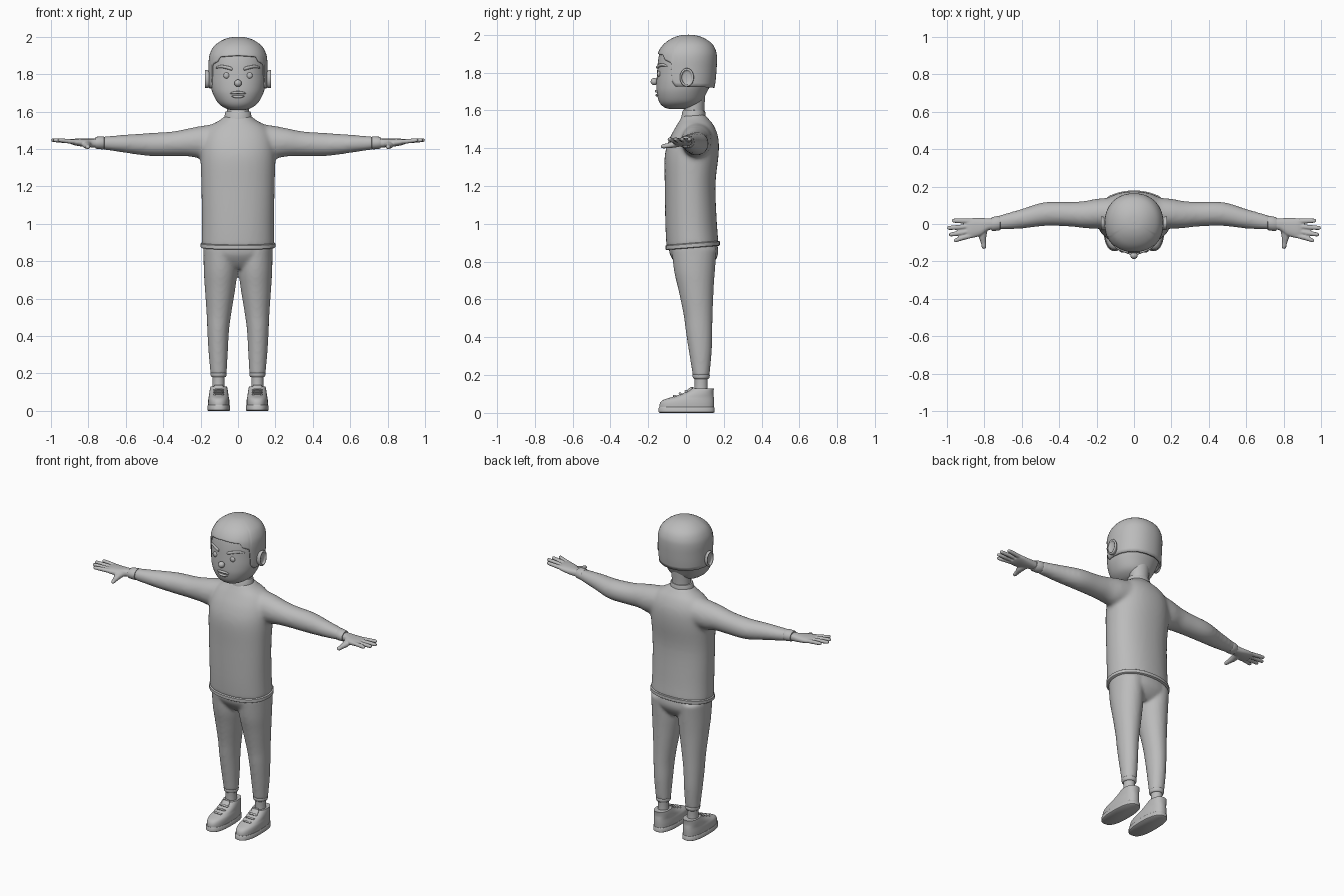
import bpy, bmesh, math
from mathutils import Vector

grey = bpy.data.materials.new("plain grey")
grey.diffuse_color = (0.5, 0.5, 0.5, 1)


def spline(keys, t):
    """Catmull-Rom value of a list of tuples at t in 0..1."""
    f = t * (len(keys) - 1)
    i = min(int(f), len(keys) - 2)
    u = f - i
    p0, p1, p2, p3 = (keys[max(0, min(len(keys) - 1, i + d))] for d in (-1, 0, 1, 2))
    return [0.5 * (2 * b + (c - a) * u + (2 * a - 5 * b + 4 * c - d) * u * u
                   + (3 * b - a - 3 * c + d) * u ** 3) for a, b, c, d in zip(p0, p1, p2, p3)]


def loft(bm, keys, axis="z", sides=32, sub=4, n=2.0, tilt=0.0):
    """Rings (position, centre 1, centre 2, radius 1, radius 2) along an axis."""
    rings = []
    steps = (len(keys) - 1) * sub
    for k in range(steps + 1):
        p, c1, c2, r1, r2 = spline(keys, k / steps)
        ring = []
        for j in range(sides):
            a = 2 * math.pi * j / sides
            c, s = math.cos(a), math.sin(a)
            u = c1 + max(r1, .001) * math.copysign(abs(c) ** (2 / n), c)
            v = c2 + max(r2, .001) * math.copysign(abs(s) ** (2 / n), s)
            co = {"z": (u, v, p + tilt * v), "x": (p, u, v), "y": (u, p, v)}[axis]
            ring.append(bm.verts.new(co))
        rings.append(ring)
    for a, b in zip(rings, rings[1:]):
        for j in range(sides):
            bm.faces.new((a[j - 1], a[j], b[j], b[j - 1]))
    bm.faces.new(rings[0])
    bm.faces.new(rings[-1])


def finish(name, bm, mirror=False, angle=40):
    bmesh.ops.recalc_face_normals(bm, faces=bm.faces)
    me = bpy.data.meshes.new(name)
    bm.to_mesh(me)
    bm.free()
    me.materials.append(grey)
    for p in me.polygons:
        p.use_smooth = True
    me.set_sharp_from_angle(angle=math.radians(angle))
    ob = bpy.data.objects.new(name, me)
    bpy.context.collection.objects.link(ob)
    if mirror:
        ob.modifiers.new("mirror", "MIRROR").use_axis = (True, False, False)
    return ob


def part(name, keys, mirror=False, **kw):
    bm = bmesh.new()
    loft(bm, keys, **kw)
    return finish(name, bm, mirror)


def ball(name, loc, scale, mirror=False):
    bm = bmesh.new()
    bmesh.ops.create_uvsphere(bm, u_segments=20, v_segments=12, radius=1)
    for v in bm.verts:
        v.co = Vector(loc) + v.co * Vector(scale)
    return finish(name, bm, mirror)


def melt(ob, voxel, rounds):
    """Blend overlapping volumes into one soft surface."""
    r = ob.modifiers.new("blend", "REMESH")
    r.mode, r.voxel_size, r.use_smooth_shade = "VOXEL", voxel, True
    s = ob.modifiers.new("soften", "SMOOTH")
    s.factor, s.iterations = 0.5, rounds


# Sweater: trunk and sleeves
bm = bmesh.new()
loft(bm, [(.88, 0, .035, .195, .138), (1.0, 0, .027, .193, .136), (1.2, 0, .022, .196, .134),
          (1.36, 0, .03, .2, .143), (1.45, 0, .04, .19, .13), (1.515, 0, .045, .155, .1),
          (1.55, 0, .042, .1, .075), (1.575, 0, .04, .07, .06)], n=2.2, sides=48, tilt=.06)
for s in (1, -1):
    loft(bm, [(s * x, y, z, a, b) for x, y, z, a, b in
              [(.08, .06, 1.45, .085, .09), (.2, .055, 1.437, .08, .086), (.27, .05, 1.435, .072, .074),
               (.35, .053, 1.428, .066, .066), (.48, .053, 1.424, .064, .061),
               (.6, .028, 1.428, .053, .049), (.73, .006, 1.432, .038, .034)]], axis="x")
melt(finish("sweater", bm), .011, 10)
part("hem", [(.87, 0, .035, .196, .14), (.873, 0, .035, .2, .144), (.892, 0, .035, .2, .144),
             (.896, 0, .035, .195, .139)], n=2.2, sides=48, sub=1, tilt=.08)
part("collar", [(1.53, 0, .038, .074, .064), (1.54, 0, .038, .077, .067), (1.595, 0, .042, .069, .06),
                (1.603, 0, .043, .064, .055)], sub=2, tilt=-.05)
part("neck", [(1.56, 0, .045, .058, .052), (1.61, 0, .045, .058, .052), (1.72, 0, .05, .065, .055)])
part("cuff", [(.715, .005, 1.433, .035, .031), (.72, .005, 1.433, .039, .035),
              (.757, 0, 1.433, .037, .032), (.763, 0, 1.433, .031, .027)], mirror=True, axis="x", sub=2)

# Hand: palm, four fingers, thumb
bm = bmesh.new()
loft(bm, [(.74, 0, 1.432, .028, .023), (.78, -.002, 1.432, .032, .023), (.82, -.015, 1.433, .047, .022),
          (.87, -.022, 1.437, .053, .018), (.895, -.023, 1.439, .048, .012)], axis="x", n=2.4)
for y0, y1, tip in ((.015, .018, .975), (-.01, -.022, 1.0), (-.036, -.058, .99), (-.06, -.09, .965)):
    loft(bm, [(x, y0 + (y1 - y0) * t, 1.438 + .01 * t, r, r * .9) for x, t, r in
              ((.86, 0, .013), (.92, .5, .0135), (tip - .012, .9, .0115), (tip - .003, .97, .007),
               (tip, 1, .001))], axis="x", sides=12, sub=2)
loft(bm, [(-.01, .8, 1.43, .022, .018), (-.06, .81, 1.421, .022, .018), (-.1, .805, 1.413, .014, .013),
          (-.125, .802, 1.41, .012, .011), (-.135, .802, 1.409, .001, .001)], axis="y", sides=16, sub=3)
melt(finish("hand", bm, mirror=True), .0045, 3)

# Trousers: hips and legs
bm = bmesh.new()
loft(bm, [(.76, 0, .045, .1, .07), (.79, 0, .045, .165, .1), (.84, 0, .042, .182, .128),
          (.9, 0, .037, .184, .128)], n=2.2, sides=40)
for s in (1, -1):
    loft(bm, [(z, s * x, y, a, b) for z, x, y, a, b in
              [(.87, .095, .043, .09, .12), (.75, .093, .045, .09, .108), (.65, .096, .053, .081, .093),
               (.52, .102, .064, .066, .077), (.43, .106, .069, .058, .07), (.32, .106, .076, .052, .06),
               (.195, .104, .08, .043, .044)]])
melt(finish("trousers", bm), .009, 6)
part("ankle_cuff", [(.18, .104, .08, .036, .038), (.185, .104, .08, .041, .043),
                    (.2, .104, .08, .043, .046), (.207, .104, .08, .038, .04)], mirror=True, sub=2)
part("sock", [(.1, .104, .08, .033, .036), (.15, .104, .08, .032, .034),
              (.2, .104, .08, .034, .036)], mirror=True)

# Shoe: sole, upper, tongue, laces
part("sole", [(0, .103, .003, .056, .142), (.004, .103, .003, .061, .148), (.026, .103, .003, .061, .148),
              (.03, .103, .003, .058, .145)], mirror=True, n=2.5, sub=1, sides=40)
part("shoe_upper", [(z, .103, (f + k) / 2, a, (k - f) / 2) for z, f, k, a in
                    ((.025, -.141, .147, .057), (.05, -.138, .148, .057), (.068, -.122, .148, .055),
                     (.082, -.08, .147, .052), (.1, -.025, .145, .05), (.118, .012, .146, .047),
                     (.13, .028, .148, .044))], mirror=True, n=2.4, sides=40)
part("tongue", [(.07, .103, -.02, .024, .03), (.12, .103, .02, .026, .014), (.138, .103, .033, .022, .008)],
     mirror=True)
bm = bmesh.new()
for i in range(3):
    y, z = -.058 + .03 * i, .088 + .0125 * i
    loft(bm, [(.073, y + .012, z - .006, .004, .004), (.08, y, z, .007, .005), (.103, y - .004, z + .003, .007, .005),
              (.126, y, z, .007, .005), (.133, y + .012, z - .006, .004, .004)], axis="x", sides=10, sub=3)
finish("laces", bm, mirror=True)

# Head: (height, front y, back y, half width)
SKULL = [(1.608, -.09, -.01, .035), (1.618, -.118, .04, .068), (1.645, -.142, .083, .106),
         (1.695, -.155, .11, .134), (1.745, -.156, .135, .147), (1.80, -.153, .15, .15),
         (1.86, -.148, .157, .151), (1.91, -.137, .152, .144), (1.95, -.109, .132, .121),
         (1.978, -.069, .094, .084), (1.99, -.028, .05, .042), (1.992, .01, .014, .002)]
part("head", [(z, 0, (f + k) / 2, w, (k - f) / 2) for z, f, k, w in SKULL], n=2.15, sides=48)


def face_y(x, z):
    for (z0, f0, k0, w0), (z1, f1, k1, w1) in zip(SKULL, SKULL[1:]):
        if z0 <= z <= z1:
            t = (z - z0) / (z1 - z0)
            f, k, w = f0 + (f1 - f0) * t, k0 + (k1 - k0) * t, w0 + (w1 - w0) * t
            return (f + k) / 2 - (k - f) / 2 * (1 - abs(x / w) ** 2.15) ** (1 / 2.15)


# Hair cap: each column runs from the hairline to the crown
HAIR = [(1.70, -.15, .148, .152), (1.76, -.157, .157, .156), (1.82, -.158, .162, .157), (1.87, -.155, .164, .157),
        (1.91, -.146, .16, .15), (1.95, -.118, .14, .128), (1.98, -.076, .1, .088), (1.996, -.032, .056, .045),
        (2.0, .011, .013, .001)]
LINE = [(0, 1.9), (38, 1.893), (44, 1.868), (60, 1.85), (64, 1.75), (70, 1.725), (180, 1.718)]


def hairline(deg):
    for (a, z0), (b, z1) in zip(LINE, LINE[1:]):
        if a <= deg <= b:
            return z0 + (z1 - z0) * (deg - a) / (b - a)


bm = bmesh.new()
cols, rows = 90, 24
grid = []
for j in range(cols):
    ang = 2 * math.pi * j / cols
    deg = abs((math.degrees(ang) + 180) % 360 - 180)
    t0 = next(t / 400 for t in range(401) if spline(HAIR, t / 400)[0] >= hairline(deg))
    col = []
    for i in range(rows + 1):
        z, f, k, w = spline(HAIR, t0 + (1 - t0) * i / rows)
        s, c = math.sin(ang), -math.cos(ang)
        e = 2 / 2.15
        col.append(bm.verts.new((w * math.copysign(abs(s) ** e, s),
                                 (f + k) / 2 + (k - f) / 2 * math.copysign(abs(c) ** e, c), z)))
    grid.append(col)
for j in range(cols):
    for i in range(rows):
        bm.faces.new((grid[j - 1][i], grid[j][i], grid[j][i + 1], grid[j - 1][i + 1]))
bm.faces.new([c[-1] for c in grid])
hair = finish("hair", bm)
shell = hair.modifiers.new("thickness", "SOLIDIFY")
shell.thickness, shell.offset = .012, -1

# Face details
ball("nose", (0, -.168, 1.752), (.02, .019, .019))
ball("eye", (.062, face_y(.062, 1.793) - .001, 1.793), (.016, .009, .016), mirror=True)
part("eyebrow", [(x, face_y(x, z) - .002, z, .008, h) for x, z, h in
                 ((.03, 1.828, .003), (.036, 1.829, .009), (.06, 1.836, .009), (.09, 1.841, .008),
                  (.112, 1.836, .005), (.118, 1.833, .001))], mirror=True, axis="x", sides=12)
for name, z, half, rise, thick in (("upper_lip", 1.697, .042, .005, .007), ("lower_lip", 1.683, .034, -.004, .007)):
    part(name, [(half * t, face_y(half * t, z) - .001, z + rise * (1 - t * t), .009 * r, thick * r) for t, r in
                ((-1, .15), (-.8, .7), (-.4, 1), (0, 1), (.4, 1), (.8, .7), (1, .15))], axis="x", sides=12)

# Ears: rim and inner bowl
bm = bmesh.new()
loft(bm, [(.135, 0, 1.77, .02, .03), (.152, 0, 1.772, .03, .042), (.168, .004, 1.774, .037, .049),
          (.176, .005, 1.775, .035, .047), (.177, .005, 1.775, .028, .039), (.169, .003, 1.774, .023, .033),
          (.166, .002, 1.773, .006, .01)], axis="x", sides=28, sub=3)
finish("ear", bm, mirror=True, angle=60)
